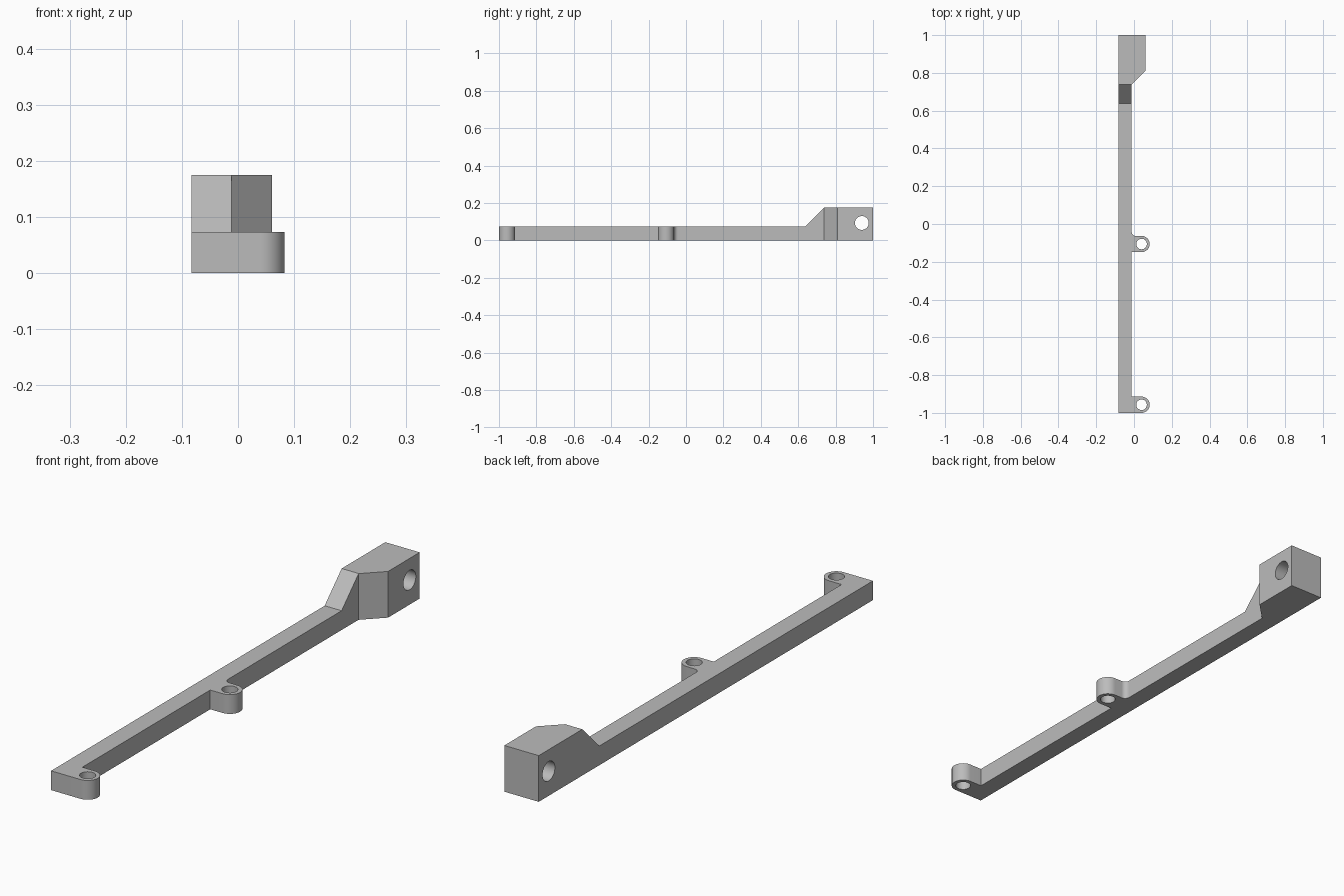
import bpy
import bmesh
from math import cos, sin, radians
from mathutils import Vector

cube = bpy.data.objects.get("Cube")
if cube:
    bpy.data.objects.remove(cube, do_unlink=True)

# Main dimensions
LEFT, BAR, HEAD = -0.083, -0.012, 0.061
BAR_TOP, HEAD_TOP = 0.073, 0.175
LUG_X, LUG_R, LUG_HOLE = 0.04, 0.043, 0.028
END_Y, MID_Y = -0.957, -0.106
FILLET = 0.02

grey = bpy.data.materials.new("plain grey")
grey.use_nodes = True
colour = (0.5, 0.5, 0.5, 1)
grey.diffuse_color = colour
grey.node_tree.nodes["Principled BSDF"].inputs["Base Color"].default_value = colour


def arc(cx, cy, r, start, end, steps):
    angles = [radians(start + (end - start) * i / steps) for i in range(steps + 1)]
    return [(cx + r * cos(a), cy + r * sin(a)) for a in angles]


def prism(name, outline, low, high, axis="z"):
    """Extrude an outline along z (points are x, y) or x (points are y, z)."""
    place = (lambda p: (p[0], p[1], low)) if axis == "z" else (lambda p: (low, p[0], p[1]))
    move = Vector((0, 0, high - low)) if axis == "z" else Vector((high - low, 0, 0))
    bm = bmesh.new()
    face = bm.faces.new([bm.verts.new(place(p)) for p in outline])
    new = bmesh.ops.extrude_face_region(bm, geom=[face])["geom"]
    bmesh.ops.translate(bm, vec=move, verts=[v for v in new if isinstance(v, bmesh.types.BMVert)])
    bmesh.ops.recalc_face_normals(bm, faces=bm.faces)
    mesh = bpy.data.meshes.new(name)
    bm.to_mesh(mesh)
    bm.free()
    mesh.materials.append(grey)
    obj = bpy.data.objects.new(name, mesh)
    bpy.context.collection.objects.link(obj)
    return obj


def cut(target, cutter):
    cutter.hide_render = True
    mod = target.modifiers.new("cut", "BOOLEAN")
    mod.operation = "DIFFERENCE"
    mod.solver = "EXACT"
    mod.object = cutter
    bpy.context.view_layer.objects.active = target
    bpy.ops.object.modifier_apply(modifier=mod.name)
    bpy.data.objects.remove(cutter, do_unlink=True)


# Plan outline: bar, two round lugs and the wider head
plan = [(LEFT, -1)]
plan += arc(LUG_X, END_Y, LUG_R, -90, 90, 24)
plan += [(BAR, END_Y + LUG_R), (BAR, MID_Y - LUG_R)]
plan += arc(LUG_X, MID_Y, LUG_R, -90, 90, 24)
plan += arc(BAR + FILLET, MID_Y + LUG_R + FILLET, FILLET, 270, 180, 10)
plan += [(BAR, 0.738), (HEAD, 0.811), (HEAD, 1), (LEFT, 1)]
bracket = prism("bracket_arm", plan, 0, HEAD_TOP)

# Remove everything above the bar, leaving the ramp up to the head
side = [(-1.2, BAR_TOP), (0.637, BAR_TOP), (0.739, HEAD_TOP),
        (0.789, HEAD_TOP + 0.05), (-1.2, HEAD_TOP + 0.05)]
cut(bracket, prism("ramp_cutter", side, -0.3, 0.3, "x"))

# Upright screw holes in the lugs
for y in (END_Y, MID_Y):
    ring = arc(LUG_X, y, LUG_HOLE, 0, 360, 32)[:-1]
    cut(bracket, prism("lug_hole_cutter", ring, -0.1, 0.3))

# Cross hole through the head
ring = arc(0.94, 0.093, 0.037, 0, 360, 40)[:-1]
cut(bracket, prism("head_hole_cutter", ring, -0.3, 0.3, "x"))

bpy.ops.object.select_all(action="DESELECT")
bracket.select_set(True)
bpy.context.view_layer.objects.active = bracket
bpy.ops.object.shade_smooth_by_angle(angle=radians(30))
